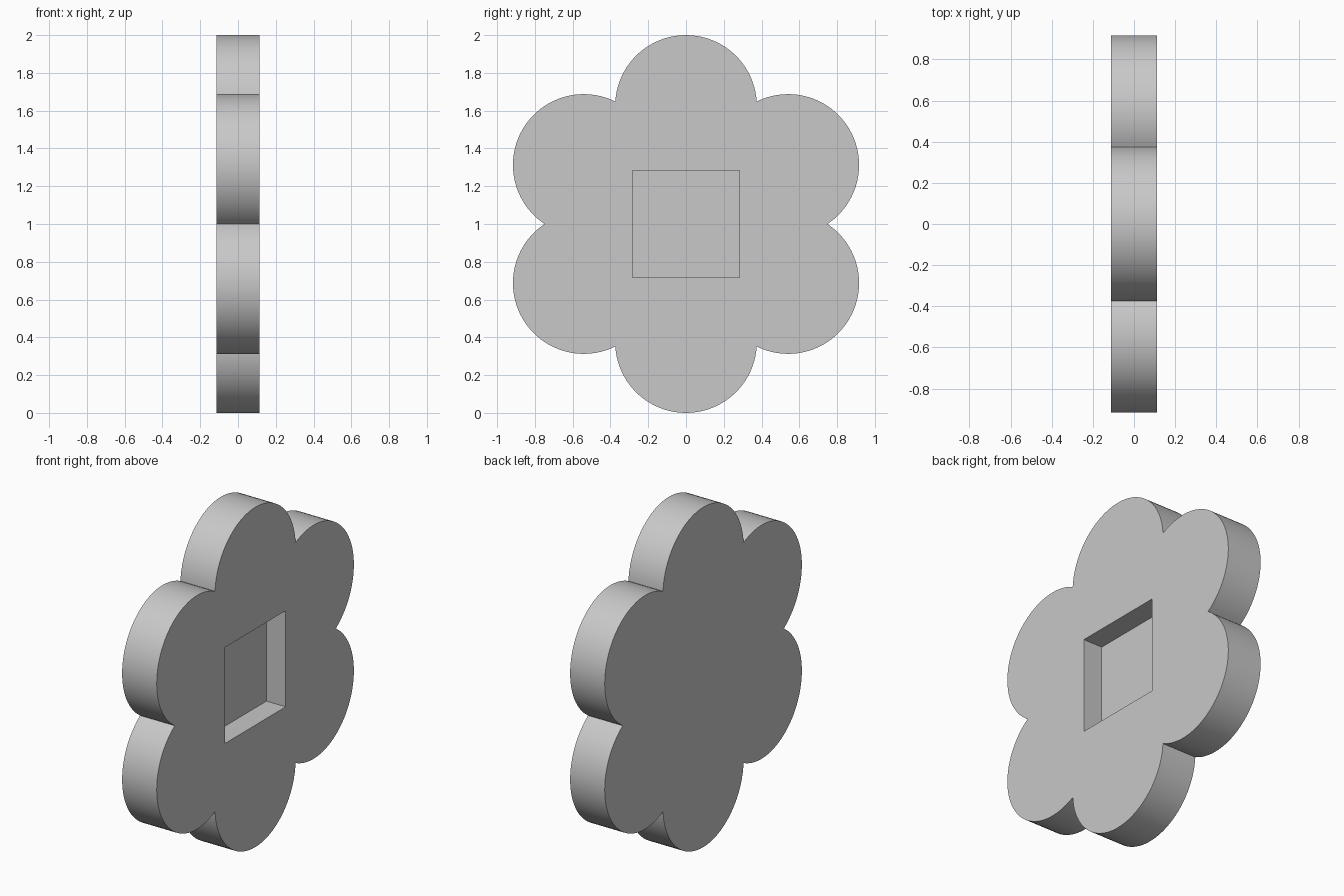
import bpy, bmesh, math

old = bpy.data.objects.get("Cube")
if old:
    bpy.data.objects.remove(old, do_unlink=True)

PETALS, STEPS = 6, 40
RING, RADIUS = 0.625, 0.375       # petal centre distance and petal radius
THICK = 0.225
POCKET, DEPTH = 0.565, 0.125

grey = bpy.data.materials.new("light_grey")
grey.use_nodes = True
colour = (0.58, 0.58, 0.58, 1)
grey.diffuse_color = colour
grey.node_tree.nodes["Principled BSDF"].inputs["Base Color"].default_value = colour


def petal_outline():
    """Scalloped outline: one arc per petal, meeting at the notches."""
    half = math.pi / PETALS
    notch = RING * math.cos(half) + math.sqrt(RADIUS**2 - (RING * math.sin(half))**2)
    sweep = math.atan2(notch * math.sin(half), notch * math.cos(half) - RING)
    points = []
    for p in range(PETALS):
        aim = math.pi / 2 + p * 2 * half
        for s in range(STEPS):
            a = aim - sweep + 2 * sweep * s / STEPS
            points.append((RING * math.cos(aim) + RADIUS * math.cos(a),
                           RING * math.sin(aim) + RADIUS * math.sin(a)))
    return points


def slab(name, outline, x0, x1):
    """Extrude a (y, z) outline along x, centred at z = 1."""
    bm = bmesh.new()
    face = bm.faces.new([bm.verts.new((x0, y, z + 1)) for y, z in outline])
    ext = bmesh.ops.extrude_face_region(bm, geom=[face])["geom"]
    bmesh.ops.translate(bm, vec=(x1 - x0, 0, 0),
                        verts=[v for v in ext if isinstance(v, bmesh.types.BMVert)])
    bmesh.ops.recalc_face_normals(bm, faces=bm.faces)
    mesh = bpy.data.meshes.new(name)
    bm.to_mesh(mesh)
    bm.free()
    mesh.materials.append(grey)
    obj = bpy.data.objects.new(name, mesh)
    bpy.context.collection.objects.link(obj)
    return obj


# Flower body
flower = slab("flower_body", petal_outline(), -THICK / 2, THICK / 2)

# Square pocket cut into the +x face
h = POCKET / 2
cutter = slab("pocket_cutter", [(-h, -h), (h, -h), (h, h), (-h, h)],
              THICK / 2 - DEPTH, THICK)
cutter.hide_render = True
cut = flower.modifiers.new("pocket", "BOOLEAN")
cut.operation = "DIFFERENCE"
cut.solver = "EXACT"
cut.object = cutter

bpy.ops.object.select_all(action="DESELECT")
flower.select_set(True)
bpy.context.view_layer.objects.active = flower
bpy.ops.object.modifier_apply(modifier=cut.name)
bpy.data.objects.remove(cutter, do_unlink=True)

# Smooth petal rims with crisp edges
bpy.ops.object.shade_smooth_by_angle(angle=math.radians(30))
